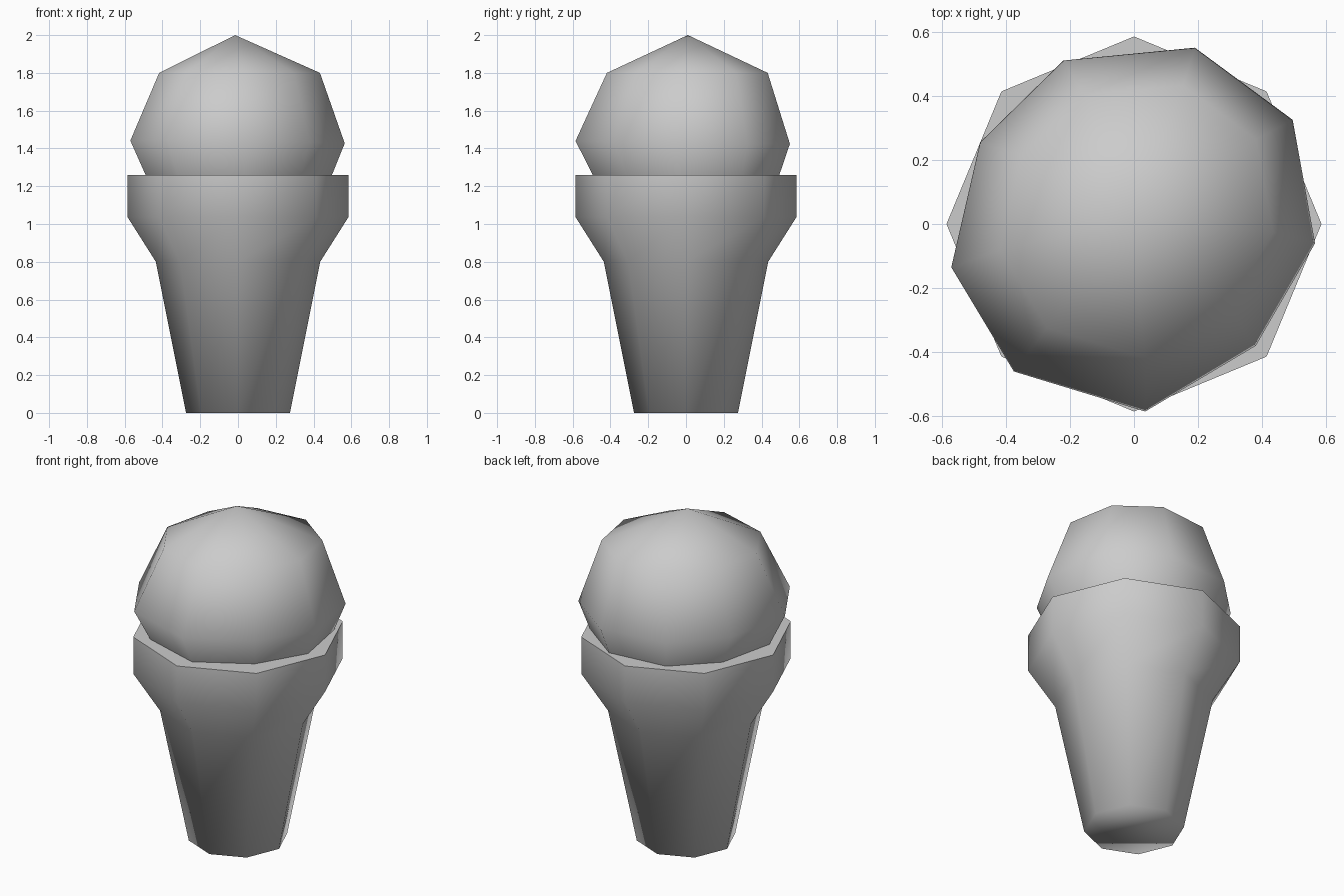
import bpy
import bmesh
from math import cos, sin, tau

cube = bpy.data.objects.get("Cube")
if cube:
    bpy.data.objects.remove(cube, do_unlink=True)

grey = bpy.data.materials.new("light grey")
grey.use_nodes = True
grey.diffuse_color = (0.6, 0.6, 0.6, 1)
grey.node_tree.nodes["Principled BSDF"].inputs["Base Color"].default_value = (0.6, 0.6, 0.6, 1)


def loft(name, rings, bottom=None, top=None, sharp_above=None):
    """Skin stacked rings; each end closes with a point or a flat face."""
    bm = bmesh.new()
    rows = [[bm.verts.new(p) for p in ring] for ring in rings]
    n = len(rows[0])
    for low, high in zip(rows, rows[1:]):
        for i in range(n):
            j = (i + 1) % n
            bm.faces.new((low[i], low[j], high[j], high[i]))
    for row, tip in ((rows[0], bottom), (rows[-1], top)):
        if tip is None:
            bm.faces.new(row)
        else:
            v = bm.verts.new(tip)
            for i in range(n):
                bm.faces.new((row[i], row[(i + 1) % n], v))
    bmesh.ops.recalc_face_normals(bm, faces=bm.faces)
    for f in bm.faces:
        f.smooth = True
    if sharp_above is not None:
        for e in bm.edges:
            if all(v.co.z > sharp_above for v in e.verts):
                e.smooth = False
    mesh = bpy.data.meshes.new(name)
    bm.to_mesh(mesh)
    bm.free()
    mesh.materials.append(grey)
    obj = bpy.data.objects.new(name, mesh)
    bpy.context.collection.objects.link(obj)
    return obj


# Eight-sided cup with a flared collar and a flat, sharp-edged top
profile = [(0.275, 0), (0.435, 0.8), (0.585, 1.037), (0.585, 1.26)]
cup_rings = [[(r * cos(tau * i / 8), r * sin(tau * i / 8), z) for i in range(8)]
             for r, z in profile]
loft("cone_cup", cup_rings, sharp_above=1.2)

# Slightly uneven nine-sided scoop sitting in the cup
equator = [(0.565, -0.06), (0.495, 0.325), (0.19, 0.55), (-0.22, 0.51), (-0.48, 0.255),
           (-0.57, -0.135), (-0.375, -0.46), (0.035, -0.585), (0.38, -0.38)]


def scoop_ring(scale, z, dx=0.0, dy=0.0, tilt=0.0):
    return [(x * scale + dx, y * scale + dy, z - tilt * (x + y)) for x, y in equator]


scoop_rings = [scoop_ring(0.72, 1.06, 0.01, 0.03),
               scoop_ring(1, 1.433, tilt=0.012),
               scoop_ring(0.75, 1.8, 0.01, 0.02)]
loft("ice_cream_scoop", scoop_rings, bottom=(0, 0, 0.87), top=(-0.015, 0.01, 2))
